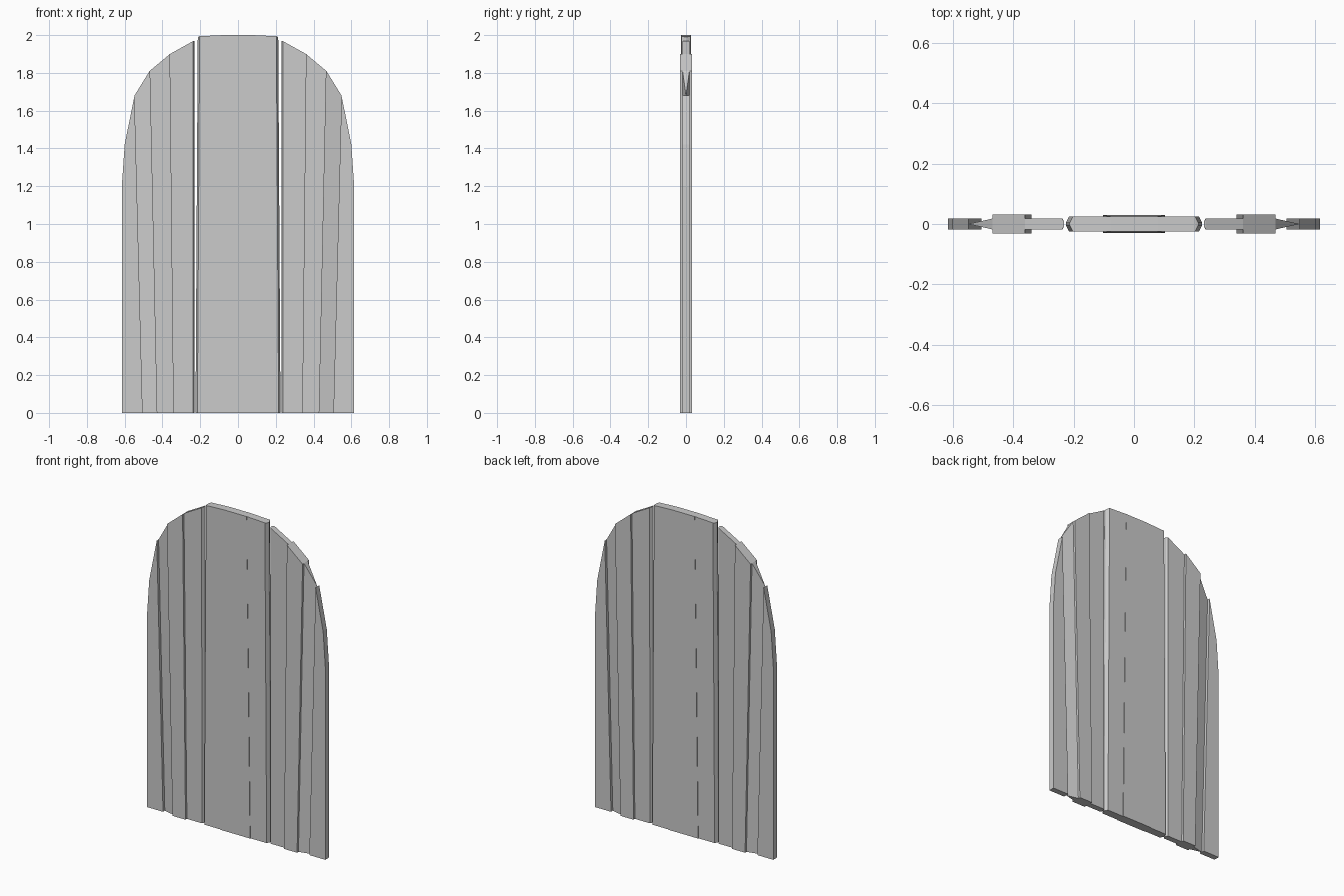
import bpy
import bmesh

cube = bpy.data.objects.get("Cube")
if cube:
    bpy.data.objects.remove(cube, do_unlink=True)

GREY = (0.6, 0.6, 0.6, 1.0)
mat = bpy.data.materials.new("pale grey")
mat.use_nodes = True
mat.diffuse_color = GREY
mat.node_tree.nodes["Principled BSDF"].inputs["Base Color"].default_value = GREY


def plank(name, stations, side=1):
    """Upright board; each station is (bottom x, top x, top z, bottom half depth, top half depth)."""
    bm = bmesh.new()
    rings = []
    for xb, xt, zt, hb, ht in stations:
        corners = [(xb, -hb, 0), (xb, hb, 0), (xt, ht, zt), (xt, -ht, zt)]
        rings.append([bm.verts.new((side * x, y, z)) for x, y, z in corners])
    for a, b in zip(rings, rings[1:]):
        for i in range(4):
            j = (i + 1) % 4
            bm.faces.new((a[i], a[j], b[j], b[i]))
    bm.faces.new(rings[0])
    bm.faces.new(rings[-1])
    bmesh.ops.remove_doubles(bm, verts=bm.verts, dist=0.0001)
    bmesh.ops.recalc_face_normals(bm, faces=bm.faces)
    mesh = bpy.data.meshes.new(name)
    bm.to_mesh(mesh)
    bm.free()
    mesh.materials.append(mat)
    obj = bpy.data.objects.new(name, mesh)
    bpy.context.collection.objects.link(obj)


THIN, MID, THICK = 0.018, 0.025, 0.032

# Side boards, from the outer edge inwards, mirrored
for label, side in (("left", 1), ("right", -1)):
    plank(label + "_outer_board", [
        (0.615, 0.615, 1.2, THIN, THIN),
        (0.59, 0.60, 1.42, THIN, THIN),
        (0.505, 0.548, 1.68, THIN, THIN)], side)
    plank(label + "_tapered_board", [
        (0.505, 0.548, 1.68, 0, 0),
        (0.43, 0.468, 1.81, THIN, THIN)], side)
    plank(label + "_thick_board", [
        (0.43, 0.468, 1.81, THICK, THICK),
        (0.34, 0.36, 1.90, THICK, THICK)], side)
    plank(label + "_inner_board", [
        (0.34, 0.36, 1.90, THIN, THIN),
        (0.237, 0.238, 1.968, THIN, THIN),
        (0.231, 0.231, 1.97, 0.007, 0.007)], side)

# Wide centre board with chamfered edges
half = [(0.225, 0.213, 1.99, 0.005, 0.005),
        (0.215, 0.203, 1.994, MID, MID),
        (0.10, 0.078, 2.0, MID, MID)]
mirrored = [(-s[0], -s[1], *s[2:]) for s in half]
plank("centre_board", mirrored + half[::-1])

# Slightly raised strip along the middle, flush at the top
plank("centre_strip", [(x * 0.103, x * 0.078, 2.0, 0.029, 0.0255) for x in (-1, 1)])
